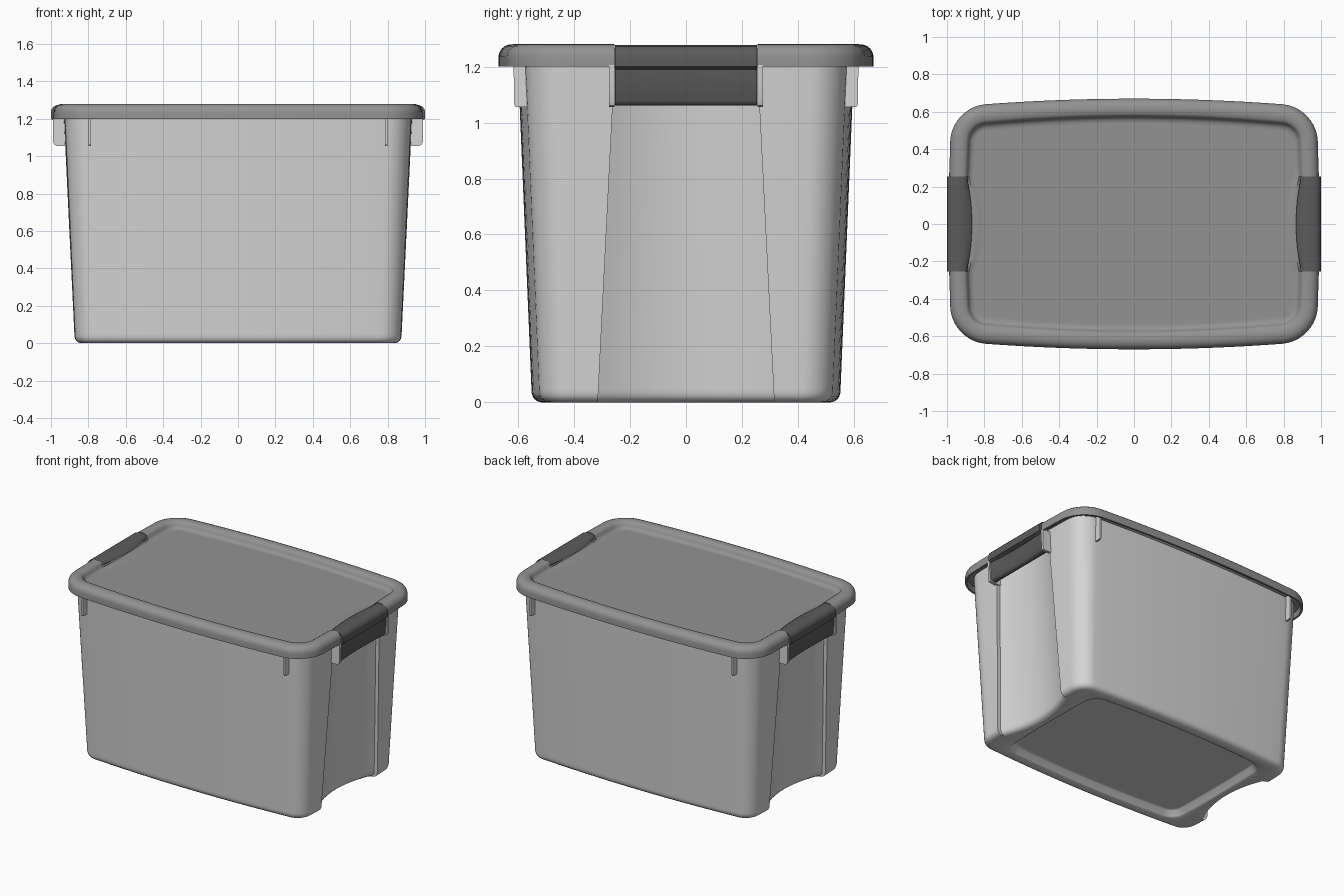
import bpy, bmesh, math

if "Cube" in bpy.data.objects:
    bpy.data.objects.remove(bpy.data.objects["Cube"], do_unlink=True)


def material(name, v):
    m = bpy.data.materials.new(name)
    m.use_nodes = True
    m.diffuse_color = (v, v, v, 1)
    bsdf = m.node_tree.nodes["Principled BSDF"]
    bsdf.inputs["Base Color"].default_value = (v, v, v, 1)
    return m


LIGHT = material("light grey plastic", 0.66)
MID = material("mid grey plastic", 0.29)
DARK = material("dark grey plastic", 0.105)


def ring(hx, hy, r, bx, by, z, w=0.25, step=0.0, depth=0.0, dip=0.0):
    """Rounded rectangle with bowed sides and an optional hollow in both ends."""
    q = []

    def bow(x, y):
        return x + bx * (1 - (y / hy) ** 2), y + by * (1 - (x / hx) ** 2)

    for i in range(13):  # hollow in the end wall
        y = w * i / 12
        x = hx + bx * (1 - (y / hy) ** 2) - step - depth * (1 - (y / w) ** 2)
        q.append((x, y, z - dip))
    for i in range(4):  # rest of the end wall
        q.append((*bow(hx, w + (hy - r - w) * i / 4), z))
    for i in range(11):  # corner
        a = math.pi / 2 * i / 10
        q.append((*bow(hx - r + r * math.cos(a), hy - r + r * math.sin(a)), z))
    for i in range(1, 11):  # long wall to the middle
        q.append((*bow((hx - r) * (1 - i / 10), hy), z))
    half = q + [(-x, y, h) for x, y, h in q[-2::-1]]
    return half + [(x, -y, h) for x, y, h in half[-2:0:-1]]


def loft(name, rings, mat, angle=40):
    """Skin a stack of rings, cap both ends and shade."""
    bm = bmesh.new()
    rows = [[bm.verts.new(p) for p in r] for r in rings]
    n = len(rows[0])
    for a, b in zip(rows, rows[1:]):
        for i in range(n):
            j = (i + 1) % n
            bm.faces.new((a[i], a[j], b[j], b[i]))
    bm.faces.new(rows[0][::-1])
    bm.faces.new(rows[-1])
    bmesh.ops.remove_doubles(bm, verts=bm.verts, dist=0.0002)
    bmesh.ops.recalc_face_normals(bm, faces=bm.faces)
    me = bpy.data.meshes.new(name)
    bm.to_mesh(me)
    bm.free()
    ob = bpy.data.objects.new(name, me)
    bpy.context.collection.objects.link(ob)
    me.materials.append(mat)
    bpy.ops.object.select_all(action="DESELECT")
    ob.select_set(True)
    bpy.context.view_layer.objects.active = ob
    bpy.ops.object.shade_smooth_by_angle(angle=math.radians(angle))
    return ob


# Tub: sunken floor panel, rounded bottom edge, tapered walls with end hollows
def tub_ring(z, off=0.0):
    t = z / 1.2
    return ring(0.865 + 0.056 * t - off, 0.515 + 0.05 * t - off,
                0.10 + 0.02 * t - off, 0.012, 0.035, z,
                w=0.315 - 0.06 * t, step=0.025, depth=0.075 - 0.02 * t)


tub = [ring(0.71 - off, 0.445 - off, 0.10 - off, 0.008, 0.03, z)
       for off, z in ((0.052, 0.04), (0.042, 0.04), (0.032, 0.036),
                      (0.01, 0.006), (0, 0))]
tub += [tub_ring(z, off) for z, off in
        ((0, 0.035), (0.004, 0.02), (0.012, 0.009), (0.022, 0.003),
         (0.035, 0), (0.05, 0), (0.6, 0), (1.225, 0))]
loft("tub", tub, LIGHT)


# Lid: hollow skirt, rounded rim, filleted drop to the sunken panel;
# the rim is stepped at the latches and the fillet spreads inwards there
def lid_ring(off, z, depth=0.0):
    return ring(0.975 - off, 0.625 - off, 0.18 - off, 0.015, 0.045, z,
                w=0.255, step=max(0, 0.02 - 0.22 * off), depth=depth,
                dip=0.016 if z > 1.246 else 0)


lid_profile = [(0.075, 1.222), (0.06, 1.235), (0.02, 1.235), (0.012, 1.20),
               (0, 1.20), (0, 1.235), (0.003, 1.249), (0.011, 1.263),
               (0.023, 1.273), (0.04, 1.279), (0.06, 1.28), (0.08, 1.276),
               (0.092, 1.268), (0.097, 1.254, 0.015), (0.104, 1.243, 0.03),
               (0.114, 1.236, 0.05), (0.126, 1.233, 0.065),
               (0.136, 1.233, 0.075)]
loft("lid", [lid_ring(*p) for p in lid_profile], MID)

# Latches: hooked profile swept across the end, with a curved inner tip
latch_profile = [(0.94, 1.06), (0.962, 1.06), (0.974, 1.065), (0.981, 1.078),
                 (0.984, 1.19), (1.0, 1.20), (1.0, 1.24), (0.996, 1.253),
                 (0.985, 1.265), (0.968, 1.273), (0.94, 1.276), (0.91, 1.273),
                 (0.885, 1.264), (0.866, 1.253), (0.90, 1.235), (0.94, 1.20)]
LATCH_W = 0.253


def latch_section(s, t):
    pts = []
    for x, z in latch_profile:
        if x > 0.95 and z < 1.195:  # gently hollow front grip
            x -= 0.012 * (1 - t * t)
        elif x < 0.9:  # curved tip
            x += 0.028 * t * t * (0.9 - x) / 0.034
        pts.append((s * x, t * LATCH_W, z))
    return pts


# Brackets flank each latch; ribs sit under the rim on the long sides
bracket_profile = [(0.87, 1.055), (0.968, 1.055), (0.982, 1.061),
                   (0.988, 1.076), (0.99, 1.205), (0.87, 1.205)]
rib_profile = [(0.55, 1.055), (0.608, 1.055), (0.614, 1.065),
               (0.616, 1.23), (0.55, 1.23)]
for s, side in ((1, "left"), (-1, "right")):
    loft(f"{side}_latch",
         [latch_section(s, i / 6) for i in range(-6, 7)], DARK)
    for e, end in ((-1, "front"), (1, "back")):
        loft(f"{side}_{end}_latch_bracket",
             [[(s * x, e * y, z) for x, z in bracket_profile]
              for y in (0.256, 0.275)], LIGHT, 25)
        loft(f"{side}_{end}_rib",
             [[(s * x, e * y, z) for y, z in rib_profile]
              for x in (0.786, 0.799)], LIGHT, 25)
